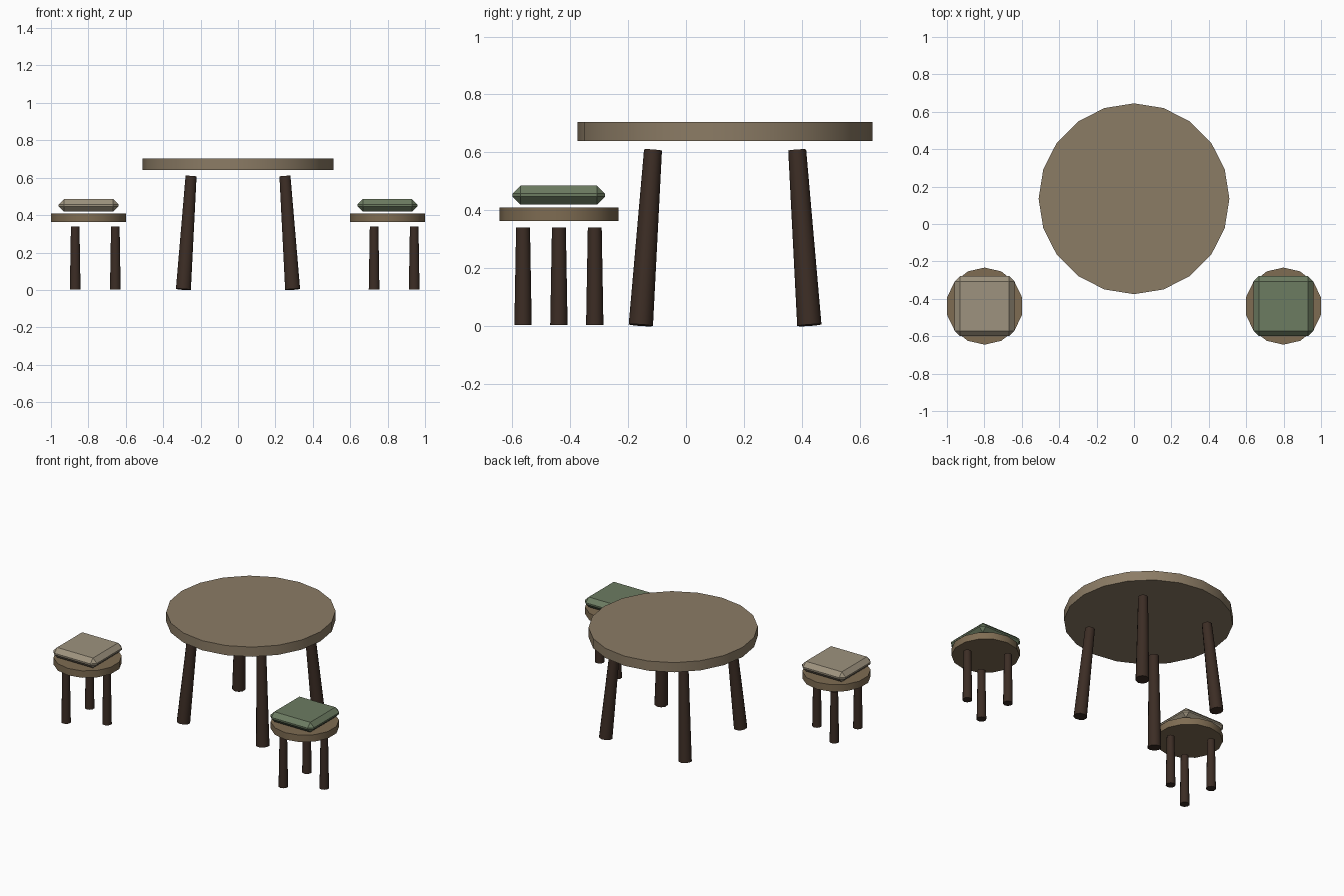
import bpy, math
from mathutils import Vector

if "Cube" in bpy.data.objects:
    bpy.data.objects.remove(bpy.data.objects["Cube"])


def material(name, rgb):
    m = bpy.data.materials.new(name)
    m.diffuse_color = (*rgb, 1)
    m.use_nodes = True
    m.node_tree.nodes["Principled BSDF"].inputs["Base Color"].default_value = m.diffuse_color
    return m


WOOD = material("table_wood", (0.26, 0.20, 0.13))
SEAT = material("seat_wood", (0.21, 0.15, 0.085))
DARK = material("dark_wood", (0.045, 0.026, 0.018))
BEIGE = material("beige_fabric", (0.34, 0.29, 0.21))
GREEN = material("green_fabric", (0.15, 0.20, 0.12))


def tapered(name, base, tip, r1, r2, sides, mat):
    """Round part between two points."""
    base, tip = Vector(base), Vector(tip)
    axis = tip - base
    bpy.ops.mesh.primitive_cone_add(vertices=sides, radius1=r1, radius2=r2,
                                    depth=axis.length, location=(base + tip) / 2)
    ob = bpy.context.object
    ob.name = name
    # lean about x and y without twisting
    ob.rotation_euler = Vector((0, 0, 1)).rotation_difference(axis).to_euler()
    ob.data.materials.append(mat)
    bpy.ops.object.shade_smooth_by_angle(angle=math.radians(40))
    return ob


# Table
TY = 0.135
tapered("table_top", (0, TY, 0.64), (0, TY, 0.704), 0.51, 0.51, 20, WOOD)
for sx, side in ((-1, "left"), (1, "right")):
    for sy, end in ((-1, "front"), (1, "back")):
        tapered(f"table_leg_{end}_{side}",
                (sx * 0.292, TY + sy * 0.291, 0.003),
                (sx * 0.251, TY + sy * 0.249, 0.608), 0.042, 0.031, 10, DARK)


# Stools with cushions
def stool(side, x, y, fabric):
    tapered(f"stool_seat_{side}", (x, y, 0.363), (x, y, 0.409), 0.206, 0.206, 14, SEAT)
    for i in range(3):
        a = i * math.tau / 3
        lx, ly = x + 0.143 * math.cos(a), y + 0.143 * math.sin(a)
        tapered(f"stool_leg_{side}_{i + 1}", (lx, ly, 0.003), (lx, ly, 0.34),
                0.03, 0.024, 10, DARK)
    bpy.ops.mesh.primitive_cube_add(size=1, location=(x, y, 0.452))
    ob = bpy.context.object
    ob.name = f"cushion_{side}"
    ob.scale = (0.32, 0.32, 0.066)
    bpy.ops.object.transform_apply(location=False, rotation=False, scale=True)
    ob.data.materials.append(fabric)
    bevel = ob.modifiers.new("chamfer", 'BEVEL')
    bevel.width = 0.028
    bevel.segments = 1


stool("left", -0.799, -0.439, BEIGE)
stool("right", 0.799, -0.439, GREEN)
